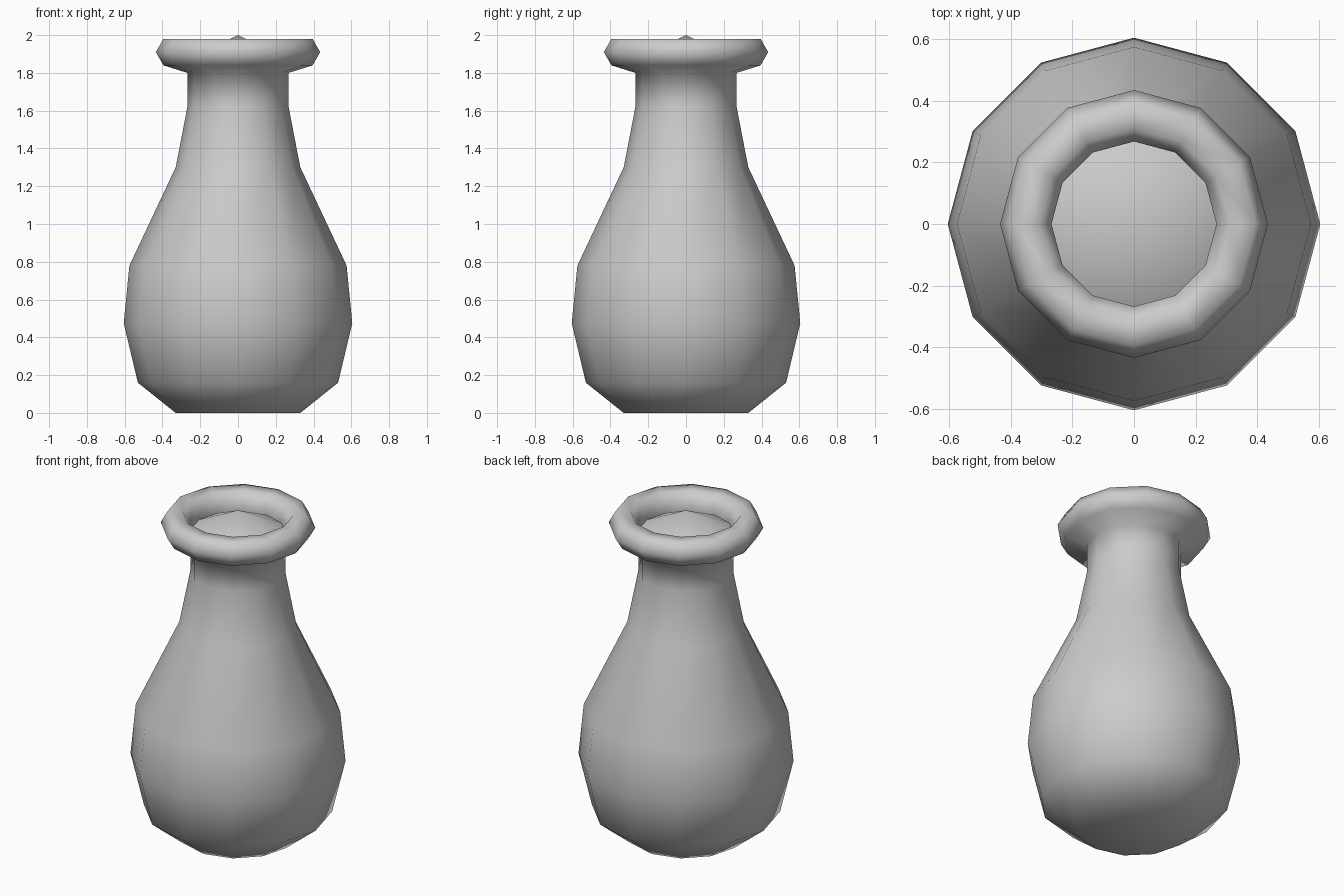
import bpy, bmesh
from math import cos, sin, tau

SIDES = 12

if "Cube" in bpy.data.objects:
    bpy.data.objects.remove(bpy.data.objects["Cube"])

grey = bpy.data.materials.new("plain_grey")
grey.use_nodes = True
colour = (0.6, 0.6, 0.6, 1)
grey.diffuse_color = colour
grey.node_tree.nodes["Principled BSDF"].inputs["Base Color"].default_value = colour


def lathe(name, profile):
    """Spin (radius, height) points round z; radius 0 makes a pole."""
    bm = bmesh.new()
    rings = []
    for r, z in profile:
        count = SIDES if r > 0 else 1
        rings.append([bm.verts.new((r * cos(tau * i / SIDES), r * sin(tau * i / SIDES), z))
                      for i in range(count)])
    for low, high in zip(rings, rings[1:]):
        for i in range(SIDES):
            j = (i + 1) % SIDES
            quad = [low[i % len(low)], low[j % len(low)],
                    high[j % len(high)], high[i % len(high)]]
            bm.faces.new(list(dict.fromkeys(quad)))
    for face in bm.faces:
        face.smooth = True
    mesh = bpy.data.meshes.new(name)
    bm.to_mesh(mesh)
    bm.free()
    mesh.materials.append(grey)
    obj = bpy.data.objects.new(name, mesh)
    bpy.context.collection.objects.link(obj)
    return obj


# Bulbous body, straight neck and rolled lip in one outline
lathe("vase_body", [
    (0, 0), (0.33, 0), (0.53, 0.16), (0.605, 0.475), (0.575, 0.78),
    (0.33, 1.30), (0.268, 1.62), (0.268, 1.80),
    (0.395, 1.84), (0.435, 1.91), (0.395, 1.98), (0.31, 1.98),
    (0.268, 1.91), (0.268, 1.87),
])

# Shallow cone closing the mouth
lathe("mouth_stopper", [(0.268, 1.87), (0, 2.0)])
